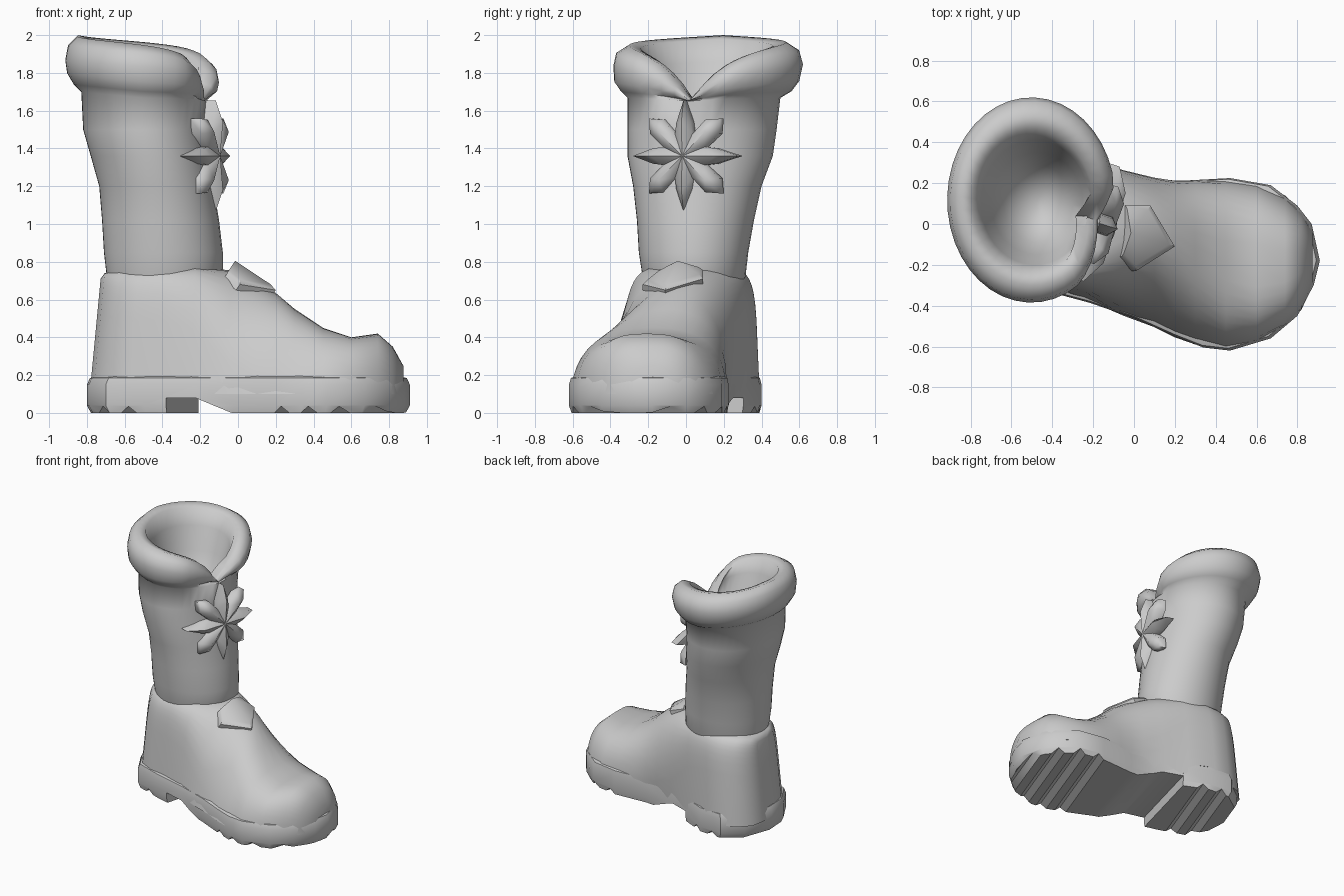
import bpy, bmesh, math
from mathutils import Vector

cube = bpy.data.objects.get("Cube")
if cube:
    bpy.data.objects.remove(cube)

grey = bpy.data.materials.new("plain grey")
grey.use_nodes = True
grey.diffuse_color = (0.6, 0.6, 0.6, 1)
grey.node_tree.nodes["Principled BSDF"].inputs["Base Color"].default_value = (0.6, 0.6, 0.6, 1)


def make(name, bm, angle=50):
    bmesh.ops.recalc_face_normals(bm, faces=bm.faces)
    mesh = bpy.data.meshes.new(name)
    bm.to_mesh(mesh)
    bm.free()
    ob = bpy.data.objects.new(name, mesh)
    bpy.context.collection.objects.link(ob)
    mesh.materials.append(grey)
    smooth(ob, angle)
    return ob


def activate(ob):
    bpy.ops.object.select_all(action='DESELECT')
    ob.select_set(True)
    bpy.context.view_layer.objects.active = ob


def smooth(ob, angle):
    activate(ob)
    bpy.ops.object.shade_smooth_by_angle(angle=math.radians(angle))


def loft(rings):
    """Skin closed rings of equal length and cap both ends."""
    bm = bmesh.new()
    loops = [[bm.verts.new(p) for p in r] for r in rings]
    n = len(loops[0])
    for a, b in zip(loops, loops[1:]):
        for i in range(n):
            j = (i + 1) % n
            bm.faces.new((a[i], a[j], b[j], b[i]))
    bm.faces.new(loops[0])
    bm.faces.new(loops[-1])
    return bm


# Shaft with rolled cuff: z, x range, y range, up the outside and down the inner bowl
SHAFT = [(.55, -.66, -.16, -.18, .26), (.72, -.695, -.08, -.23, .315),
         (.85, -.71, -.08, -.25, .33), (1.02, -.72, -.10, -.26, .36),
         (1.2, -.735, -.13, -.28, .40), (1.36, -.78, -.15, -.31, .46),
         (1.5, -.82, -.165, -.31, .48), (1.67, -.83, -.16, -.31, .50),
         (1.71, -.87, -.13, -.345, .56), (1.77, -.905, -.10, -.38, .60),
         (1.87, -.915, -.09, -.385, .62), (1.95, -.90, -.10, -.37, .60),
         (2.0, -.85, -.14, -.30, .53), (1.98, -.79, -.20, -.24, .46),
         (1.86, -.75, -.22, -.20, .41), (1.68, -.70, -.25, -.15, .35),
         (1.54, -.64, -.30, -.09, .29), (1.45, -.56, -.37, -.01, .21),
         (1.42, -.48, -.44, .07, .13)]
SEG, FRONT, BASE = 40, -0.2, 1.65


def shaft_ring(k):
    z, x0, x1, y0, y1 = SHAFT[k]
    ring = []
    for i in range(SEG):
        phi = math.remainder(2 * math.pi * i / SEG, 2 * math.pi)
        off = abs(phi)
        a = phi + FRONT
        p = Vector(((x0 + x1) / 2 + (x1 - x0) / 2 * math.cos(a),
                    (y0 + y1) / 2 + (y1 - y0) / 2 * math.sin(a), z))
        if z > BASE:                       # cuff sinks into a notch at the front
            f = 1 - .22 * (1 - off / math.pi) - .76 * math.exp(-off / .42)
            p.z = BASE + (z - BASE) * f
            reach = .35 if phi > 0 else .8
            if 7 < k < 14:
                p.x -= .08 * max(0, 1 - off / reach)
        if 6 < k < 10:                     # lower edge lifts at the back
            p.z += .03 * max(0, -math.cos(a))
        ring.append(p)
    return ring


make("boot_shaft", loft([shaft_ring(k) for k in range(len(SHAFT))]), 70)

# Foot slices: x, y range, top height, squareness, sideways shift of the crest
FOOT = [(-.795, .0, .17, .71, 7, 0), (-.775, -.10, .27, .74, 7, 0),
        (-.69, -.225, .355, .755, 7, 0), (-.58, -.275, .39, .765, 7, 0),
        (-.45, -.305, .39, .77, 7, 0), (-.25, -.365, .32, .775, 5.5, .03),
        (-.05, -.45, .24, .755, 2.7, .11),
        (.1, -.505, .21, .69, 2.1, .13), (.2, -.555, .205, .635, 2, .11),
        (.3, -.59, .21, .55, 2.2, .08), (.45, -.615, .215, .45, 2.7, .02),
        (.6, -.58, .20, .40, 3.1, -.01), (.74, -.495, .14, .42, 2.8, -.03),
        (.82, -.42, .06, .35, 2.8, 0), (.875, -.30, -.03, .25, 2.6, 0)]


def foot_slice(x, y0, y1, top, n, shift, low=.1, steps=20):
    ring = []
    for i in range(steps + 1):
        t = math.pi * i / steps
        c, s = math.cos(t), max(math.sin(t), 0)
        h = s ** (2 / n)
        half = (y1 - y0) / 2 * (1 - .08 * h)
        y = (y0 + y1) / 2 + half * math.copysign(abs(c) ** (2 / n), c) + shift * h
        z = low + (top - low) * h
        ring.append((x + .12 * max(0, -x) * z, y, z))   # heel leans forward
    return ring


make("foot_upper", loft([foot_slice(*s) for s in FOOT]), 70)

# Sole outline, with a soft upper rim tucked into the foot
OUTLINE = [(-.8, .08), (-.79, -.08), (-.7, -.24), (-.5, -.31), (-.22, -.385),
           (0, -.46), (.2, -.55), (.34, -.605), (.47, -.62), (.67, -.56), (.8, -.45),
           (.88, -.3), (.91, -.18), (.87, 0), (.8, .09), (.67, .19), (.47, .225),
           (.2, .21), (0, .23), (-.2, .3), (-.4, .39), (-.58, .4), (-.72, .3)]


def sole_ring(z, k):
    mid = Vector((.05, -.06))
    return [(*(mid + (Vector(p) - mid) * k), z) for p in OUTLINE]


sole = make("sole", loft([sole_ring(0, .975), sole_ring(.04, 1), sole_ring(.15, 1),
                          sole_ring(.185, .98), sole_ring(.2, .9)]))


def prism(bm, profile, origin, turn, half):
    """Extrude an x-z profile along a horizontal direction."""
    side = Vector((math.cos(turn), math.sin(turn), 0))
    along = Vector((-side.y, side.x, 0)) * half
    ends = [[bm.verts.new(origin + side * u + Vector((0, 0, v)) + s * along)
             for u, v in profile] for s in (-1, 1)]
    n = len(profile)
    for i in range(n):
        j = (i + 1) % n
        bm.faces.new((ends[0][i], ends[0][j], ends[1][j], ends[1][i]))
    for e in ends:
        bm.faces.new(e)


def carve(target, profile, spots, turn, half):
    bm = bmesh.new()
    for x, y in spots:
        prism(bm, profile, Vector((x, y, 0)), turn, half)
    cutter = make("sole_cutter", bm)
    cutter.hide_render = True
    mod = target.modifiers.new("carve", 'BOOLEAN')
    mod.operation, mod.solver, mod.object = 'DIFFERENCE', 'EXACT', cutter
    activate(target)
    bpy.ops.object.modifier_apply(modifier=mod.name)
    bpy.data.objects.remove(cutter)


# Slanted arch in front of the heel, then shallow tread grooves
carve(sole, [(-.28, -.02), (-.28, .08), (-.12, .08), (.13, -.02)], [(0, 0)], -.26, 1)
groove = [(-.055, -.01), (0, .035), (.055, -.01)]
carve(sole, groove, [(.36 + .16 * i, -.2) for i in range(4)], -.35, .7)
carve(sole, groove, [(-.62, .05), (-.46, .05)], -.35, .45)
smooth(sole, 35)

# Eight-pointed star, bent around the front of the shaft
bm = bmesh.new()
out = Vector((.95, -.3, 0)).normalized()
across = Vector((-out.y, out.x, 0))
centre = Vector((-.175, .005, 1.36))


def star_point(r, deg, h):
    u, v = r * math.cos(math.radians(deg)), r * math.sin(math.radians(deg))
    return bm.verts.new(centre + across * u + Vector((0, 0, v)) + out * (h - .5 * u * u))


hub = star_point(0, 0, .085)
valleys = [star_point(.125, 45 * i - 22.5, .06) for i in range(8)]
rim = []
for i in range(8):
    flare, spread, tip = (.18, 13, .295) if i % 2 == 0 else (.225, 13.5, .28)
    deg = 45 * i
    ridge = star_point(.18, deg, .1)
    arm = [valleys[i], star_point(flare, deg - spread, .06), star_point(tip, deg, .06),
           star_point(flare, deg + spread, .06), valleys[(i + 1) % 8]]
    for a, b in zip(arm, arm[1:]):
        bm.faces.new((a, b, ridge))
    bm.faces.new((arm[0], ridge, hub))
    bm.faces.new((ridge, arm[-1], hub))
    rim += arm[:-1]
back = [bm.verts.new(v.co - out * .06) for v in rim]
spine = bm.verts.new(centre)
for i in range(len(rim)):
    j = (i + 1) % len(rim)
    bm.faces.new((rim[j], rim[i], back[i], back[j]))
    bm.faces.new((back[j], back[i], spine))
make("star_ornament", bm, 60)

# Five-sided tab on the instep with a raised middle
bm = bmesh.new()
TAB = [(-.04, .09, .755), (.08, .09, .71), (.2, -.11, .65), (.01, -.23, .68), (-.06, -.16, .735)]
edge = [bm.verts.new(p) for p in TAB]
under = [bm.verts.new((x - .02, y, z - .03)) for x, y, z in TAB]
inner = [bm.verts.new(Vector(p).lerp(Vector((.01, -.045, .76)), .15) + Vector((0, 0, .015)))
         for p in TAB]
peak = bm.verts.new((-.015, -.045, .805))
for i in range(5):
    j = (i + 1) % 5
    bm.faces.new((edge[i], edge[j], inner[j], inner[i]))
    bm.faces.new((under[i], under[j], edge[j], edge[i]))
    bm.faces.new((inner[i], inner[j], peak))
bm.faces.new(under)
make("instep_tab", bm, 35)
